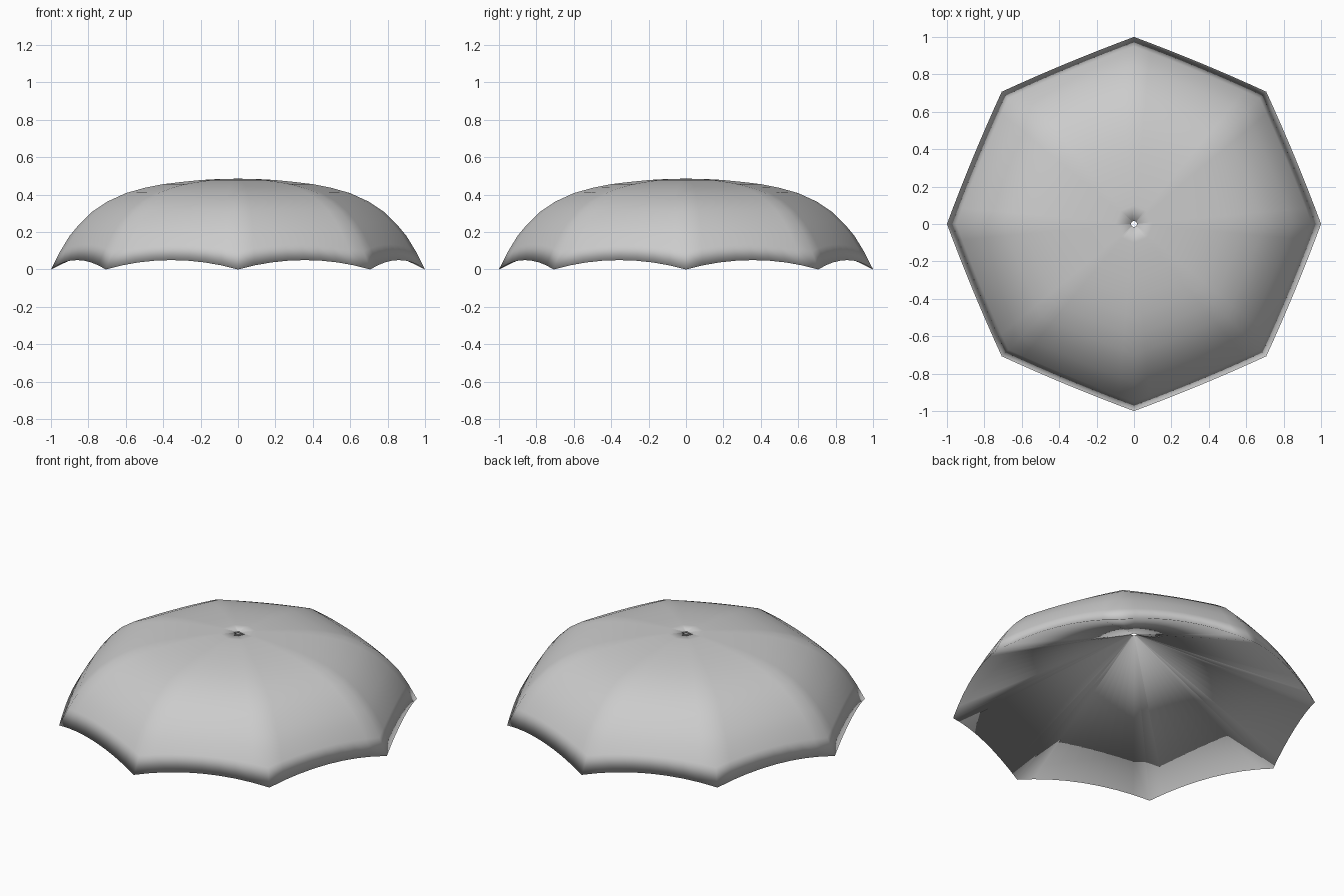
import bpy, bmesh, math

if "Cube" in bpy.data.objects:
    bpy.data.objects.remove(bpy.data.objects["Cube"])

RIBS, SUB, TILT = 8, 8, 0.05
# rib profile: radius, height
PROFILE = [(0.017, .485), (.1, .484), (.2, .478), (.3, .468), (.4, .456), (.5, .436), (.6, .408),
           (.7, .362), (.78, .308), (.85, .24), (.9, .18), (.95, .098), (1, 0)]


def ring(bm, r, z, rise):
    """Octagonal ring whose panel middles are lifted by rise."""
    out = []
    for k in range(RIBS):
        a0, a1 = (2 * math.pi * (k + j) / RIBS for j in (0, 1))
        for i in range(SUB):
            t = i / SUB
            bow = 4 * t * (1 - t)
            s = r * (1 + 0.008 * bow * r)
            x = s * (math.cos(a0) * (1 - t) + math.cos(a1) * t)
            y = s * (math.sin(a0) * (1 - t) + math.sin(a1) * t)
            out.append(bm.verts.new((x, y, z + rise * bow)))
    return out


def bridge(bm, a, b):
    n = len(a)
    for i in range(n):
        j = (i + 1) % n
        bm.faces.new((a[i], b[i], b[j], a[j]))


# canopy: domed top skin and conical underside meeting at the scalloped rim
bm = bmesh.new()
rings = [ring(bm, r, z, TILT * r ** 6) for r, z in PROFILE]
for a, b in zip(rings, rings[1:]):
    bridge(bm, a, b)
inner = ring(bm, 0.017, 0.478, 0)
bridge(bm, rings[-1], inner)
bridge(bm, inner, rings[0])
bmesh.ops.recalc_face_normals(bm, faces=bm.faces)
me = bpy.data.meshes.new("canopy")
bm.to_mesh(me)
bm.free()
canopy = bpy.data.objects.new("canopy", me)
bpy.context.collection.objects.link(canopy)
bpy.context.view_layer.objects.active = canopy
canopy.select_set(True)
bpy.ops.object.shade_smooth()
